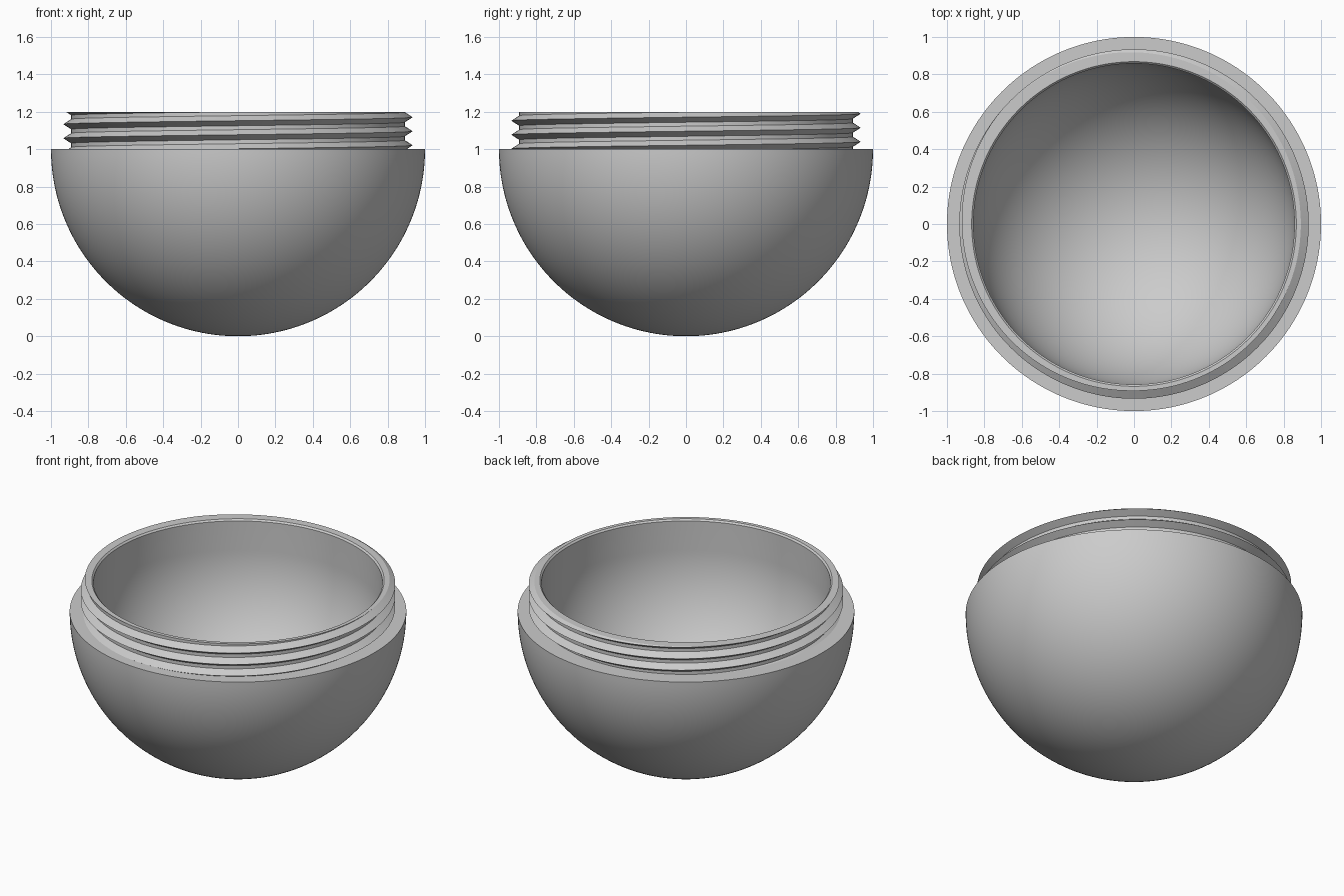
import bpy, bmesh, math

cube = bpy.data.objects.get("Cube")
if cube:
    bpy.data.objects.remove(cube, do_unlink=True)

SEGMENTS = 192
RIM_Z, TOP_Z = 1.0, 1.2
ROOT_R, CREST_R, BORE_R = 0.892, 0.934, 0.858
PITCH, FLANK, START_Z = 0.075, 0.027, 1.021

grey = bpy.data.materials.new("grey plastic")
grey.diffuse_color = (0.6, 0.6, 0.6, 1)
grey.use_nodes = True
grey.node_tree.nodes["Principled BSDF"].inputs["Base Color"].default_value = (0.6, 0.6, 0.6, 1)


def revolve(name, profile):
    """Sweep profile(angle) -> [(radius, z), ...] once around the z axis."""
    bm = bmesh.new()
    columns = []
    for i in range(SEGMENTS + 1):
        a = 2 * math.pi * i / SEGMENTS
        columns.append([bm.verts.new((r * math.cos(a), r * math.sin(a), z))
                        for r, z in profile(a)])
    for c, d in zip(columns, columns[1:]):
        for j in range(len(c) - 1):
            bm.faces.new((c[j], d[j], d[j + 1], c[j + 1]))
    bmesh.ops.remove_doubles(bm, verts=bm.verts, dist=0.00005)
    bmesh.ops.dissolve_degenerate(bm, edges=bm.edges, dist=0.00005)
    mesh = bpy.data.meshes.new(name)
    bm.to_mesh(mesh)
    bm.free()
    mesh.materials.append(grey)
    obj = bpy.data.objects.new(name, mesh)
    bpy.context.collection.objects.link(obj)
    bpy.ops.object.select_all(action='DESELECT')
    obj.select_set(True)
    bpy.context.view_layer.objects.active = obj
    bpy.ops.object.shade_smooth_by_angle(angle=math.radians(30))
    return obj


def quarter_arc(radius, steps=48):
    """Arc from the bottom pole up to the rim plane."""
    return [(radius * math.sin(t), RIM_Z - radius * math.cos(t))
            for t in (math.pi / 2 * k / steps for k in range(steps + 1))]


def thread_radius(z, a):
    """Radius of the V-shaped thread at a height and angle."""
    d = (z - START_Z - PITCH * a / (2 * math.pi)) / PITCH
    d = abs(d - round(d)) * PITCH
    return ROOT_R + (CREST_R - ROOT_R) * max(0, 1 - d / FLANK)


def neck_profile(a):
    """Helical rows trimmed to the neck height, closed by the top rim."""
    crest = START_Z + PITCH * a / (2 * math.pi)
    heights = [RIM_Z]
    for turn in range(-3, 5):
        for offset in (-FLANK, 0, FLANK):
            z = crest + turn * PITCH + offset
            heights.append(min(max(z, RIM_Z), TOP_Z))
    heights.append(TOP_Z)
    rows = [(thread_radius(z, a), z) for z in heights]
    return rows + [(BORE_R + 0.01, TOP_Z)]


# Outer half sphere with its flat shoulder
shell = quarter_arc(1.0) + [(ROOT_R - 0.01, RIM_Z)]
revolve("outer_bowl", lambda a: shell)

# Screw neck with a helical thread and flat rim
revolve("threaded_neck", neck_profile)

# Hollow inside: chamfered mouth, straight bore, round bottom
lining = [(BORE_R + 0.01, TOP_Z), (BORE_R, TOP_Z - 0.01)] + quarter_arc(BORE_R)[::-1]
revolve("inner_bowl", lambda a: lining)
